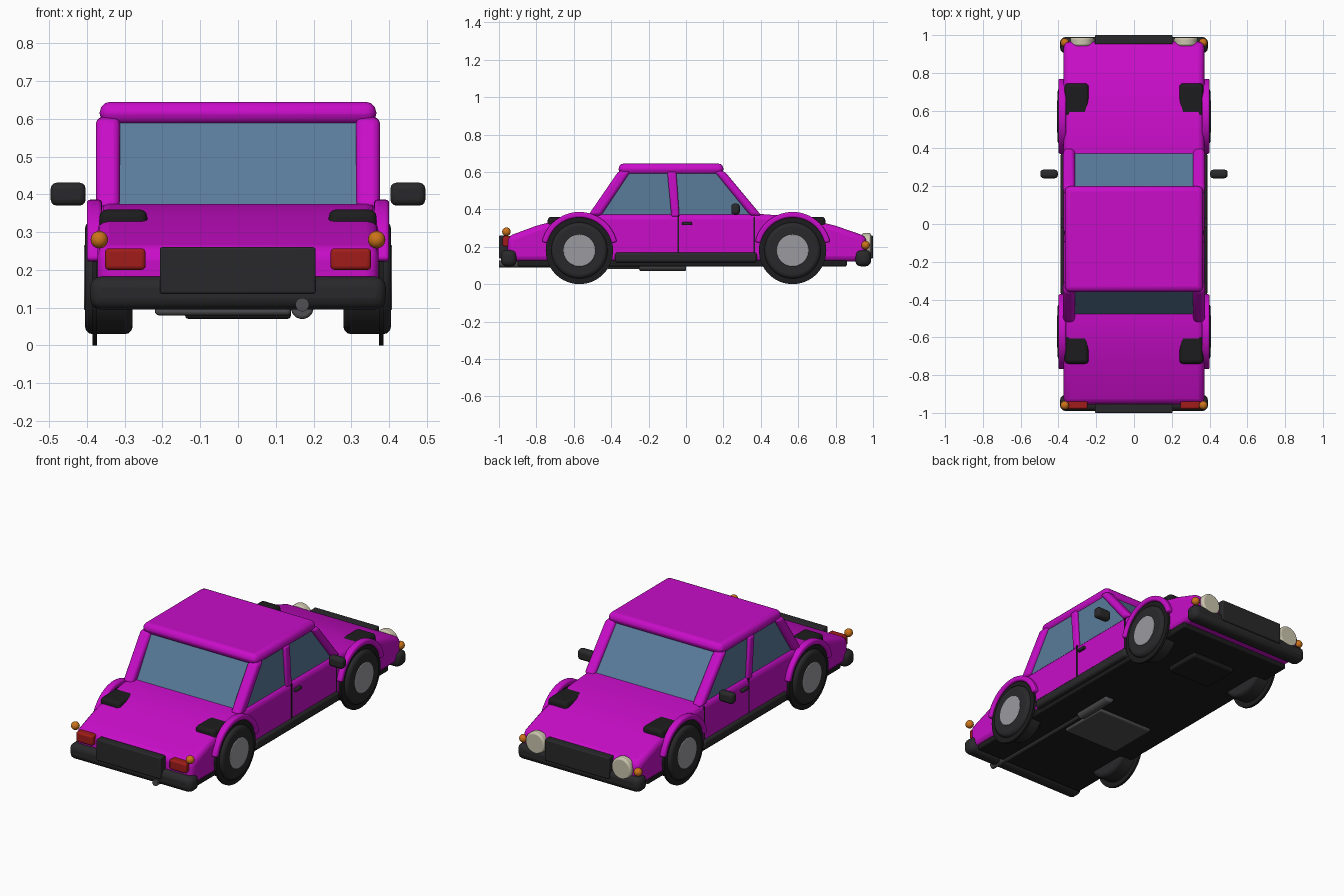
import bpy, bmesh, math
from mathutils import Vector

if "Cube" in bpy.data.objects:
    bpy.data.objects.remove(bpy.data.objects["Cube"])


def material(name, rgb):
    m = bpy.data.materials.new(name)
    m.diffuse_color = (*rgb, 1)
    m.use_nodes = True
    m.node_tree.nodes["Principled BSDF"].inputs["Base Color"].default_value = m.diffuse_color
    return m


PAINT = material("paint", (0.58, 0.004, 0.58))
BLACK = material("black_trim", (0.012, 0.012, 0.013))
RUBBER = material("rubber", (0.022, 0.022, 0.024))
GLASS = material("glass", (0.10, 0.20, 0.33))
RED = material("red_lens", (0.35, 0.012, 0.01))
AMBER = material("amber_lens", (0.6, 0.17, 0.01))
LAMP = material("lamp_lens", (0.6, 0.56, 0.42))
METAL = material("metal", (0.33, 0.33, 0.35))
STEEL = material("dark_steel", (0.08, 0.08, 0.085))


def finish(bm, name, mat, bevel=0.0, segments=3):
    bmesh.ops.recalc_face_normals(bm, faces=bm.faces)
    me = bpy.data.meshes.new(name)
    bm.to_mesh(me)
    bm.free()
    ob = bpy.data.objects.new(name, me)
    bpy.context.collection.objects.link(ob)
    me.materials.append(mat)
    if bevel:
        b = ob.modifiers.new("bevel", 'BEVEL')
        b.width, b.segments, b.limit_method = bevel, segments, 'ANGLE'
        b.angle_limit = math.radians(40)
    bpy.ops.object.select_all(action='DESELECT')
    bpy.context.view_layer.objects.active = ob
    ob.select_set(True)
    bpy.ops.object.shade_smooth_by_angle(angle=math.radians(40))
    return ob


def prism(name, x0, x1, pts, mat, bevel=0.0, segments=3):
    """Side profile (y, z) extruded from x0 to x1."""
    bm = bmesh.new()
    f = bm.faces.new([bm.verts.new((x0, y, z)) for y, z in pts])
    r = bmesh.ops.extrude_face_region(bm, geom=[f])
    bmesh.ops.translate(bm, vec=(x1 - x0, 0, 0),
                        verts=[v for v in r["geom"] if isinstance(v, bmesh.types.BMVert)])
    return finish(bm, name, mat, bevel, segments)


def box(name, x, y, z, mat, bevel=0.0):
    return prism(name, *x, [(y[0], z[0]), (y[1], z[0]), (y[1], z[1]), (y[0], z[1])], mat, bevel)


def cylinder(name, centre, r, depth, axis, mat, bevel=0.0, n=48):
    bm = bmesh.new()
    bmesh.ops.create_cone(bm, cap_ends=True, segments=n, radius1=r, radius2=r, depth=depth)
    rot = Vector((0, 0, 1)).rotation_difference(Vector(axis)).to_matrix()
    bmesh.ops.rotate(bm, verts=bm.verts, matrix=rot)
    bmesh.ops.translate(bm, verts=bm.verts, vec=centre)
    return finish(bm, name, mat, bevel)


def ball(name, centre, r, mat):
    bm = bmesh.new()
    bmesh.ops.create_uvsphere(bm, u_segments=20, v_segments=12, radius=r)
    bmesh.ops.translate(bm, verts=bm.verts, vec=centre)
    return finish(bm, name, mat)


# Lower body, cabin glass and roof
prism("body", -0.372, 0.372,
      [(-0.955, 0.12), (0.965, 0.12), (0.965, 0.255), (0.80, 0.312), (0.62, 0.358), (0.40, 0.375),
       (-0.51, 0.375), (-0.64, 0.355), (-0.80, 0.312), (-0.955, 0.255)], PAINT, 0.03)
prism("cabin_glass", -0.355, 0.355, [(-0.485, 0.36), (0.385, 0.36), (0.185, 0.60), (-0.34, 0.60)], GLASS)
box("roof", (-0.366, 0.366), (-0.36, 0.20), (0.585, 0.645), PAINT, 0.028)

# Chassis and underside
box("chassis", (-0.36, 0.36), (-0.90, 0.86), (0.095, 0.13), BLACK, 0.008)
box("fuel_tank", (-0.22, 0.14), (-0.42, -0.12), (0.08, 0.11), STEEL, 0.01)
box("engine_pan", (-0.14, 0.14), (0.46, 0.68), (0.07, 0.11), BLACK, 0.01)
cylinder("muffler", (0.17, -0.125, 0.10), 0.03, 0.25, (0, 1, 0), STEEL, 0.008, 24)
cylinder("exhaust_pipe", (0.17, -0.625, 0.108), 0.018, 0.75, (0, 1, 0), STEEL, 0, 20)

# Bumpers and centre panels at both ends
for end, s in (("rear", -1), ("front", 1)):
    box(end + "_bumper", (-0.392, 0.392), sorted((s * 0.905, s * 0.99)), (0.095, 0.183), RUBBER, 0.03)
    box(end + "_panel", (-0.207, 0.205), sorted((s * 0.952, s * 1.0)), (0.137, 0.26), RUBBER, 0.006)

for side, s in (("right", 1), ("left", -1)):
    def span(a, b):
        return tuple(sorted((s * a, s * b)))

    # Pillars
    prism(side + "_front_pillar", *span(0.312, 0.376),
          [(0.345, 0.365), (0.405, 0.365), (0.205, 0.605), (0.150, 0.605)], PAINT, 0.018)
    prism(side + "_rear_pillar", *span(0.312, 0.376),
          [(-0.525, 0.365), (-0.455, 0.365), (-0.295, 0.605), (-0.36, 0.605)], PAINT, 0.018)
    prism(side + "_middle_pillar", *span(0.33, 0.372),
          [(-0.078, 0.36), (-0.035, 0.36), (-0.052, 0.60), (-0.10, 0.60)], PAINT, 0.01)

    # Sill, door gaps, handle and mirror
    box(side + "_sill", span(0.33, 0.388), (-0.38, 0.38), (0.115, 0.17), RUBBER, 0.015)
    for label, y, top in (("rear", -0.042, 0.37), ("front", 0.365, 0.36)):
        box(f"{side}_{label}_door_gap", span(0.36, 0.374), (y - 0.004, y + 0.004), (0.17, top), BLACK)
    box(side + "_door_handle", span(0.36, 0.388), (-0.022, 0.032), (0.315, 0.332), RUBBER, 0.005)
    box(side + "_mirror", span(0.403, 0.496), (0.242, 0.288), (0.37, 0.431), RUBBER, 0.017)

    # Lamps
    box(side + "_tail_lamp", span(0.245, 0.352), (-0.98, -0.93), (0.20, 0.257), RED, 0.01)
    cylinder(side + "_headlamp", (s * 0.275, 0.965, 0.212), 0.062, 0.046, (0, 1, 0), LAMP, 0.01, 32)
    ball(side + "_rear_indicator", (s * 0.367, -0.96, 0.28), 0.023, AMBER)
    ball(side + "_front_indicator", (s * 0.366, 0.96, 0.208), 0.023, AMBER)

    # Wheels with dark wells, arch discs and painted flares
    for end, y in (("rear", -0.57), ("front", 0.57)):
        n = f"{side}_{end}_"
        box(n + "wheel_well", span(0.24, 0.367), (y - 0.17, y + 0.175), (0.10, 0.36), BLACK, 0.02)
        cylinder(n + "arch_disc", (s * 0.379, y, 0.18), 0.18, 0.013, (1, 0, 0), BLACK, 0, 64)
        cylinder(n + "tyre", (s * 0.342, y, 0.18), 0.15, 0.126, (1, 0, 0), RUBBER, 0.02)
        cylinder(n + "hub", (s * 0.385, y, 0.18), 0.086, 0.046, (1, 0, 0), METAL, 0.004)
        angles = [math.radians(13 + 154 * i / 24) for i in range(25)]
        arc = [(y + 0.206 * math.cos(a), 0.18 + 0.206 * math.sin(a)) for a in angles]
        arc += [(y + 0.176 * math.cos(a), 0.18 + 0.176 * math.sin(a)) for a in reversed(angles)]
        prism(n + "flare", *span(0.36, 0.40), arc, PAINT, 0.009)
